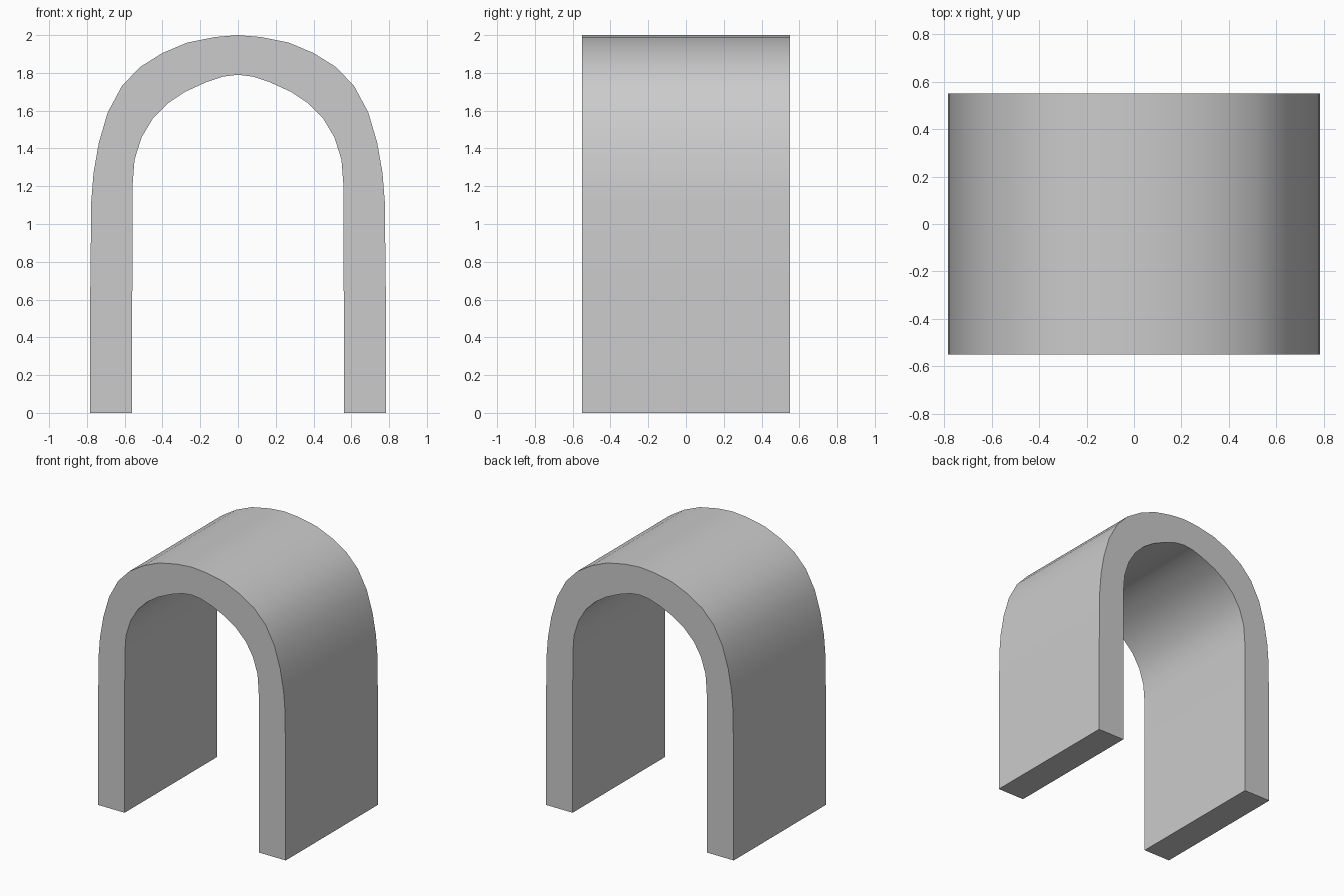
import bpy, bmesh
from mathutils import Vector

if "Cube" in bpy.data.objects:
    bpy.data.objects.remove(bpy.data.objects["Cube"])

HALF_DEPTH = 0.55

# Right half of the arch profile (x, z), from floor to crown
outer = [(0.783, 0), (0.783, 0.6), (0.777, 1.12), (0.765, 1.27), (0.737, 1.43),
         (0.69, 1.59), (0.615, 1.73), (0.52, 1.83), (0.40, 1.905), (0.27, 1.96),
         (0.12, 1.99), (0, 2.0)]
inner = [(0.56, 0), (0.56, 0.6), (0.558, 1.21), (0.548, 1.34), (0.51, 1.46),
         (0.45, 1.56), (0.37, 1.64), (0.28, 1.70), (0.17, 1.75), (0.08, 1.78),
         (0, 1.79)]


def mirrored(half):
    """Full path from the right foot over the crown to the left foot."""
    return half + [(-x, z) for x, z in reversed(half[:-1])]


# Arch: closed profile pushed through the depth
bm = bmesh.new()
profile = mirrored(outer) + mirrored(inner)[::-1]
face = bm.faces.new([bm.verts.new((x, -HALF_DEPTH, z)) for x, z in profile])
result = bmesh.ops.extrude_face_region(bm, geom=[face], use_keep_orig=True)
moved = [g for g in result["geom"] if isinstance(g, bmesh.types.BMVert)]
bmesh.ops.translate(bm, verts=moved, vec=Vector((0, 2 * HALF_DEPTH, 0)))
bmesh.ops.recalc_face_normals(bm, faces=bm.faces)

mesh = bpy.data.meshes.new("arch")
bm.to_mesh(mesh)
bm.free()
arch = bpy.data.objects.new("arch", mesh)
bpy.context.collection.objects.link(arch)

# Smooth vault, crisp rims
bpy.context.view_layer.objects.active = arch
arch.select_set(True)
bpy.ops.object.shade_smooth_by_angle(angle=0.7)
